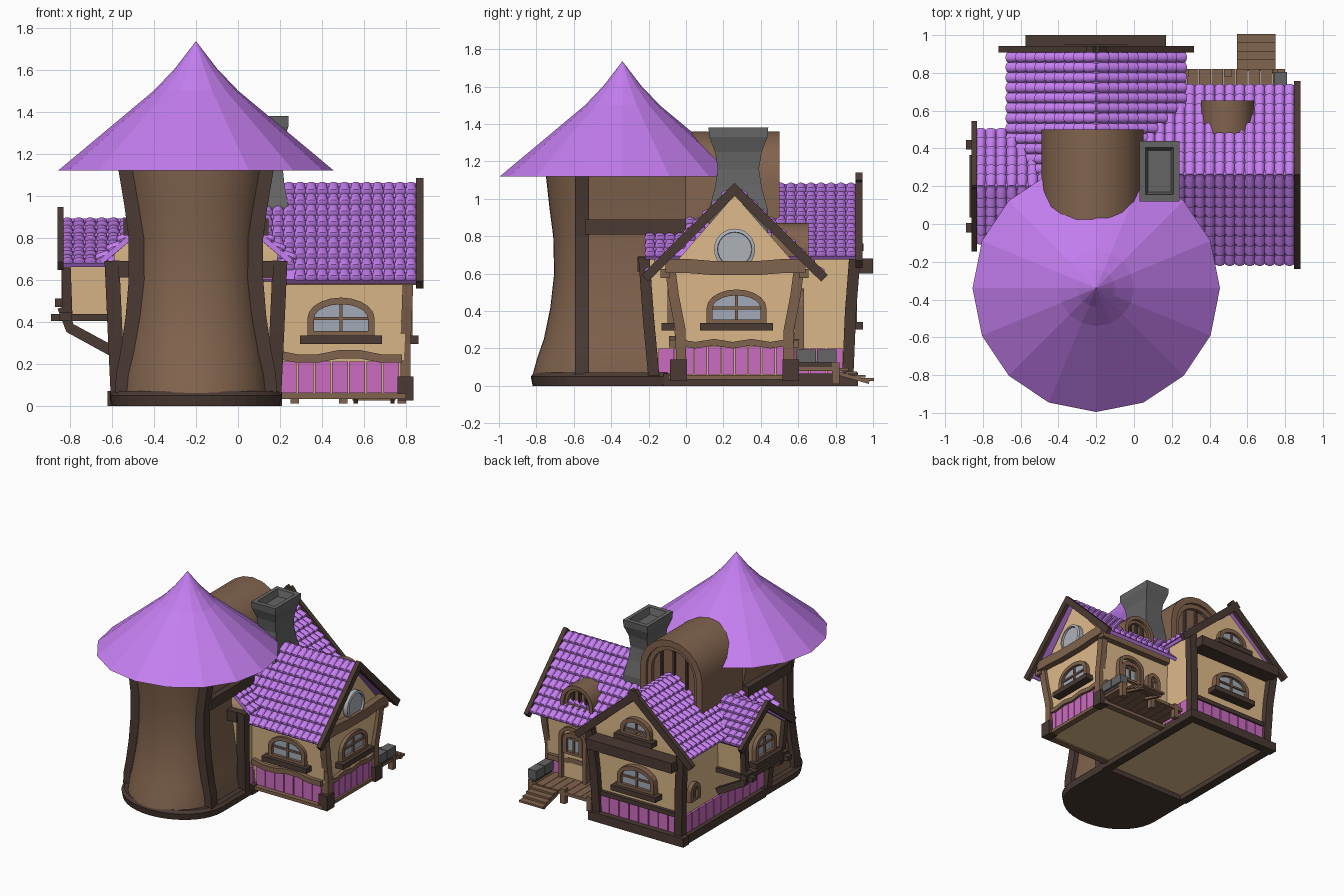
import bpy, bmesh
from math import sin, cos, pi, radians
from mathutils import Vector as V, Matrix

if "Cube" in bpy.data.objects:
    bpy.data.objects.remove(bpy.data.objects["Cube"])

def material(name, r, g, b):
    m = bpy.data.materials.new(name)
    m.diffuse_color = (r, g, b, 1)
    m.use_nodes = True
    m.node_tree.nodes["Principled BSDF"].inputs["Base Color"].default_value = m.diffuse_color
    return m
PURPLE = material("purple", .56, .21, .88)
BROWN = material("brown", .22, .125, .075)
DARK = material("dark_wood", .07, .042, .033)
CREAM = material("cream", .74, .50, .26)
PINK = material("pink", .60, .15, .52)
GLASS = material("glass", .36, .41, .48)
STONE = material("stone", .13, .13, .13)
CX = -0.2                                   # axis of tower and main house

def loft(bm, loops, cap=True, M=Matrix()):
    rows = [[bm.verts.new(M @ V(p)) for p in l] for l in loops]
    n = len(rows[0])
    for a, b in zip(rows, rows[1:]):
        for i in range(n):
            bm.faces.new((a[i], a[(i+1) % n], b[(i+1) % n], b[i]))
    if cap:
        bm.faces.new(rows[0][::-1])
        bm.faces.new(rows[-1])

def finish(name, bm, mat, smooth=None):
    bmesh.ops.remove_doubles(bm, verts=bm.verts, dist=1e-5)
    bmesh.ops.dissolve_degenerate(bm, edges=bm.edges, dist=1e-5)
    bmesh.ops.recalc_face_normals(bm, faces=bm.faces)
    me = bpy.data.meshes.new(name)
    bm.to_mesh(me)
    bm.free()
    ob = bpy.data.objects.new(name, me)
    bpy.context.collection.objects.link(ob)
    me.materials.append(mat)
    if smooth:
        bpy.ops.object.select_all(action='DESELECT')
        ob.select_set(True)
        bpy.context.view_layer.objects.active = ob
        bpy.ops.object.shade_smooth_by_angle(angle=radians(smooth))
    return ob

def solid(name, loops, mat, cap=True, M=Matrix(), smooth=None):
    bm = bmesh.new()
    loft(bm, loops, cap, M)
    return finish(name, bm, mat, smooth)

def rect(x0, x1, y0, y1, z):
    return [(x0, y0, z), (x1, y0, z), (x1, y1, z), (x0, y1, z)]

def box(name, x0, x1, y0, y1, z0, z1, mat, M=Matrix()):
    return solid(name, [rect(x0, x1, y0, y1, z0), rect(x0, x1, y0, y1, z1)], mat, M=M)

def beam(name, pts, side, w, h, mat):
    """Squared timber along pts; w is its size along side, h across."""
    pts, s, loops = [V(p) for p in pts], V(side).normalized(), []
    for i, p in enumerate(pts):
        d = pts[min(i+1, len(pts)-1)] - pts[max(i-1, 0)]
        t = d.cross(s).normalized()
        loops.append([p + s*w/2*a + t*h/2*b for a, b in ((1, 1), (-1, 1), (-1, -1), (1, -1))])
    return solid(name, loops, mat)

def at(x, y, z, deg=0):                     # local frame facing -y, turned by deg
    return Matrix.Translation((x, y, z)) @ Matrix.Rotation(radians(deg), 4, 'Z')

def arch(w, h, spring, y, z0=0, n=10):
    return [(-w, y, z0)] + [(-w*cos(pi*i/n), y, spring+(h-spring)*sin(pi*i/n)) for i in range(n+1)] + [(w, y, z0)]

def arch_ring(name, w, h, spring, t, y0, y1, mat, M, z0=0, smooth=None):
    o0, o1 = arch(w, h, spring, y0), arch(w, h, spring, y1)
    i0, i1 = (arch(w-t, h-t, spring, y, z0) for y in (y0, y1))
    return solid(name, [o0, i0, i1, o1, o0], mat, False, M, smooth)

def window(name, M, w=.16, h=.18, spring=.08, sill=True):
    arch_ring(name+"_frame", w, h, spring, .032, -.03, .03, BROWN, M, .02)
    solid(name+"_glass", [arch(w-.03, h-.03, spring, y) for y in (-.008, .02)], GLASS, M=M)
    box(name+"_mullion", -.007, .007, -.02, 0, 0, h-.02, BROWN, M)
    box(name+"_crossbar", -w+.02, w-.02, -.02, 0, spring-.006, spring+.008, BROWN, M)
    if sill:
        box(name+"_sill", -w-.035, w+.035, -.06, .02, -.04, 0, DARK, M)

def skirt(name, p, q, n, z0=.06, z1=.21):   # row of vertical planks
    bm, p, q = bmesh.new(), V(p), V(q)
    d = (q-p)/n
    t = d.normalized().cross(V((0, 0, 1)))*.012
    for i in range(n):
        a, b = p+d*(i+.04), p+d*(i+.96)
        loft(bm, [[c+V((0, 0, z)) for c in (a-t, b-t, b+t, a+t)] for z in (z0, z1)])
    finish(name, bm, PINK)

def roof(name, start, end, down, cols, rows, keep=lambda p: True):
    """Slope covered with rounded overlapping tiles."""
    bm, o = bmesh.new(), V(start)
    A, D = V(end)-o, V(down)
    a, d = A.normalized(), D.normalized()
    N = a.cross(d)
    N = N if N.z > 0 else -N
    loft(bm, [[o, o+A, o+A+D, o+D], [p-N*.025 for p in (o, o+A, o+A+D, o+D)]])
    r, step = A.length/cols/2, D/rows
    for i in range(cols):
        for j in range(rows):
            c = o + A*(i+.5)/cols + step*j
            if keep(c + step*.5):
                loft(bm, [[c+step*t + a*r*k*cos(pi*m/5) + N*(r*k*.8*sin(pi*m/5)+lift) for m in range(6)]
                          for t, k, lift in ((0, .85, -.01), (.75, 1.04, .006), (1.0, 1.04, .009), (1.13, .8, .003))])
    finish(name, bm, PURPLE, 50)

main_z = lambda x: 1.08 - .84*abs(x-CX)
wing_z = lambda y: 1.06 - abs(y-.26)
left_z = lambda y: .90 - .72*abs(y-.2)

# --- round-fronted tower with pinched waist
def u_shape(w, f, z, yb=0, yc=-.48, n=20):
    return [(CX-w, yb, z)] + [(CX-w*cos(pi*i/n), yc-f*sin(pi*i/n), z) for i in range(n+1)] + [(CX+w, yb, z)]
prof = [(.06, .35, .34), (.15, .345, .315), (.25, .325, .28), (.42, .30, .245), (.6, .285, .225),
        (.8, .285, .23), (.95, .305, .25), (1.13, .335, .27)]
solid("tower_wall", [u_shape(w, f, z) for z, w, f in prof], BROWN, smooth=35)
solid("tower_plinth", [u_shape(.40+e, .34+e, z, -.1) for z, e in ((0, 0), (.05, .01), (.07, -.01))], DARK)
solid("tower_roof", [[(CX+r*sin(2*pi*i/16), -.34-r*cos(2*pi*i/16), z) for i in range(16)]
      for r, z in ((.655, 1.12), (.2, 1.5), (.1, 1.605), (.0002, 1.735))], PURPLE)

# --- main house body, plinth and timbers
solid("main_walls", [rect(CX-.35, CX+.35, -.15, .85, .04), rect(CX-.39, CX+.39, -.2, .88, .72),
      rect(CX, CX, -.2, .88, 1.05)], CREAM)
box("rear_plinth", CX-.42, CX+.38, .85, .92, 0, .07, DARK)
skirt("main_rear_skirt", (CX-.34, .862, 0), (CX+.34, .862, 0), 8, .07, .2)
for s, side in ((-1, "left"), (1, "right")):
    X = lambda d: CX+s*d
    box(side+"_plinth", *sorted((X(.34), X(.41))), -.12, .92, 0, .065, DARK)
    skirt("main_"+side+"_skirt", (X(.365), -.15, 0), (X(.365), .84, 0), 11, .06, .2)
    beam(side+"_tower_pillar", [(X(w-.005), -.555, z) for z, w, f in prof], (0, 1, 0), .075, .08, DARK)
    beam(side+"_front_post", [(X(.37), -.17, .03), (X(.385), -.2, .35), (X(.40), -.225, .69)], (0, 1, 0), .06, .07, DARK)
    beam(side+"_post_tie", [(X(.37), -.23, .65), (X(.28), -.23, .65)], (0, 1, 0), .06, .08, DARK)
    beam(side+"_tower_beam", [(X(.31), -.54, .85), (X(.31), 0, .85)], (1, 0, 0), .07, .08, DARK)
    beam(side+"_rear_post", [(X(.355), .865, .05), (X(.37), .88, .4), (X(.40), .905, .72)], (0, 1, 0), .06, .065, DARK)
    beam(side+"_rear_barge_board", [(X(.50), .925, .65), (X(-.035), .925, 1.12)], (0, 1, 0), .035, .055, DARK)
    roof("main_roof_"+side, (CX, -.22, 1.08), (CX, .91, 1.08), (s*.46, 0, -.385), 21, 9,
         lambda p: p.z > (wing_z(p.y) if s > 0 else left_z(p.y))-.04)
box("rear_jetty_beam", CX-.375, CX+.37, .87, 1.0, .6, .68, DARK)
box("rear_skirt_rail", CX-.36, CX+.36, .85, .885, .2, .235, DARK)
window("rear_window", at(CX, .885, .34, 180))
window("attic_window", at(CX, .89, .76, 180), .13, .14, .04)
window("left_small_window", at(CX-.375, .74, .3, -90), .06, .14, .08, False)

# --- right wing
solid("wing_walls", [rect(0, .78, -.04, .56, .04), rect(0, .81, -.09, .61, .62), rect(0, .81, .26, .26, 1.02)], CREAM)
skirt("wing_front_skirt", (.2, -.05, 0), (.77, -.05, 0), 7)
skirt("wing_side_skirt", (.79, -.03, 0), (.79, .55, 0), 8)
skirt("wing_rear_skirt", (.2, .57, 0), (.77, .57, 0), 7)
for y in (-.07, .585):
    wave = [(.18+.1*i, y, .235+.01*(-1)**(i*(i+1)//2)) for i in range(7)]
    beam("wing_rail", wave, (0, 1, 0), .04, .04, BROWN)
    beam("wing_sill", [(.2, y, .045), (.8, y, .045)], (0, 1, 0), .05, .025, BROWN)
    beam("wing_eave_beam", [(.2, y*1.3-.02, .6), (.85, y*1.3-.02, .6)] if y < 0 else
         [(.2, .63, .6), (.85, .63, .6)], (0, 1, 0), .05, .05, BROWN)
beam("wing_side_rail", [(.805, -.05+.1*i, .225+.008*(-1)**i) for i in range(7)], (1, 0, 0), .03, .035, BROWN)
beam("wing_side_sill", [(.79, -.03, .045), (.79, .55, .045)], (1, 0, 0), .05, .025, BROWN)
beam("gable_beam", [(.83, -.11+.125*i, .64-.01*(i in (2, 3, 4))) for i in range(7)], (1, 0, 0), .06, .075, BROWN)
for s, side in ((-1, "front"), (1, "rear")):
    Y = lambda d: .26+s*d
    box(side+"_post_foot", .76, .835, Y(.3)-.045, Y(.3)+.045, .025, .14, DARK)
    beam(side+"_wing_post", [(.797, Y(.285), .1), (.797, Y(.29), .3), (.805, Y(.325), .48), (.81, Y(.345), .63)],
         (1, 0, 0), .05, .055, BROWN)
    beam(side+"_barge_board", [(.865, Y(.48), .575), (.865, Y(-.015), 1.065)], (1, 0, 0), .035, .05, DARK)
    roof("wing_roof_"+side, (-.1, .26, 1.06), (.85, .26, 1.06), (0, s*.46, -.46), 18, 9,
         lambda p: p.z > main_z(p.x)-.04)
window("wing_front_window", at(.49, -.07, .335))
window("wing_side_window", at(.80, .27, .335, 90))
# round gable window
disc = lambda r, x: [(x, .26+r*cos(2*pi*i/24), .73+r*sin(2*pi*i/24)) for i in range(24)]
solid("round_window", [disc(.11, .80), disc(.11, .845), disc(.092, .85), disc(.09, .835)],
      material("silver", .42, .45, .48), smooth=30)

# --- left bay on braces
solid("bay_walls", [rect(-.80, -.5, -.02, .42, .43), rect(-.81, -.5, -.05, .45, .69), rect(-.81, -.5, .2, .2, .87)], CREAM)
for s, side in ((-1, "front"), (1, "rear")):
    Y = lambda d: .2+s*d
    beam(side+"_bay_beam", [(-.89, Y(.22), .42), (-.55, Y(.22), .42)], (0, 1, 0), .05, .035, DARK)
    beam(side+"_bay_brace", [(-.835, Y(.22), .47), (-.80, Y(.22), .37), (-.58, Y(.22), .25)], (0, 1, 0), .05, .05, DARK)
    beam(side+"_bay_post", [(-.81, Y(.22), .42), (-.82, Y(.25), .7)], (0, 1, 0), .045, .045, DARK)
    beam(side+"_bay_barge", [(-.845, Y(.33), .665), (-.845, Y(-.02), .925)], (1, 0, 0), .03, .05, DARK)
    roof("bay_roof_"+side, (-.84, .2, .89), (-.4, .2, .89), (0, s*.29, -.21), 8, 6, lambda p: p.z > main_z(p.x)-.04)
box("bay_floor_beam", -.85, -.79, -.06, .46, .405, .445, DARK)
window("bay_window", at(-.81, .2, .51, -90), .13, .19, .09)

# --- barrel dormers on the rear slopes
def dormer(name, x, y, z, w, h, spring, length, t):
    M = at(x, y, z, 180)
    arch_ring(name+"_shell", w, h, spring, t, 0, length, BROWN, M, smooth=40)
    arch_ring(name+"_inner_frame", w-t, h-t, spring, t*.7, .02, .08, BROWN, M, .02)
    solid(name+"_back", [arch(w-t, h-t, spring, q) for q in (.05, .08)], BROWN, M=M)
    for q in (-.4, 0, .4):
        box(name+"_bar", q*w-.008, q*w+.008, .03, .06, 0, h-t*2, DARK, M)
dormer("big_dormer", -.22, .5, .78, .27, .58, .31, .52, .05)
dormer("small_dormer", .495, .655, .69, .14, .18, .04, .2, .03)

# --- chimney with hollow top
solid("chimney", [rect(.135-a, .135+a, .28-b, .28+b, z) for z, a, b in
      ((.7, .105, .16), (.95, .105, .155), (1.06, .085, .125), (1.16, .075, .11), (1.25, .08, .125),
       (1.33, .105, .155), (1.38, .105, .16), (1.38, .075, .125), (1.33, .06, .11))], STONE)

# --- porch, steps, door and stone bench
for i in range(9):
    box("deck_plank", .215+.065*i, .277+.065*i, .57, .82, .08, .105, BROWN)
for x in (.27, .5, .78):
    box("deck_post", x-.02, x+.02, .78, .82, .01, .125, BROWN)
for i in range(4):
    box("step", .545, .75, .81+.045*i, .87+.045*i, .08-.018*i, .095-.018*i, BROWN)
for x in (.56, .735):
    beam("step_stringer", [(x, .8, .07), (x, .98, .02)], (1, 0, 0), .02, .02, BROWN)
DM = at(.55, .59, .1, 180)
arch_ring("door_frame", .12, .42, .33, .03, -.04, .04, BROWN, DM)
solid("door", [arch(.09, .39, .33, y) for y in (-.012, .02)], CREAM, M=DM)
window("door_window", DM @ at(0, -.005, .2), .085, .17, .12, False)
window("porch_window", at(.33, .60, .3, 180), .06, .15, .09, False)
for y in (.59, .7):
    box("stone_bench", .74, .81, y, y+.105, .125, .195, STONE)
box("bench_base", .75, .80, .6, .8, .1, .13, DARK)
